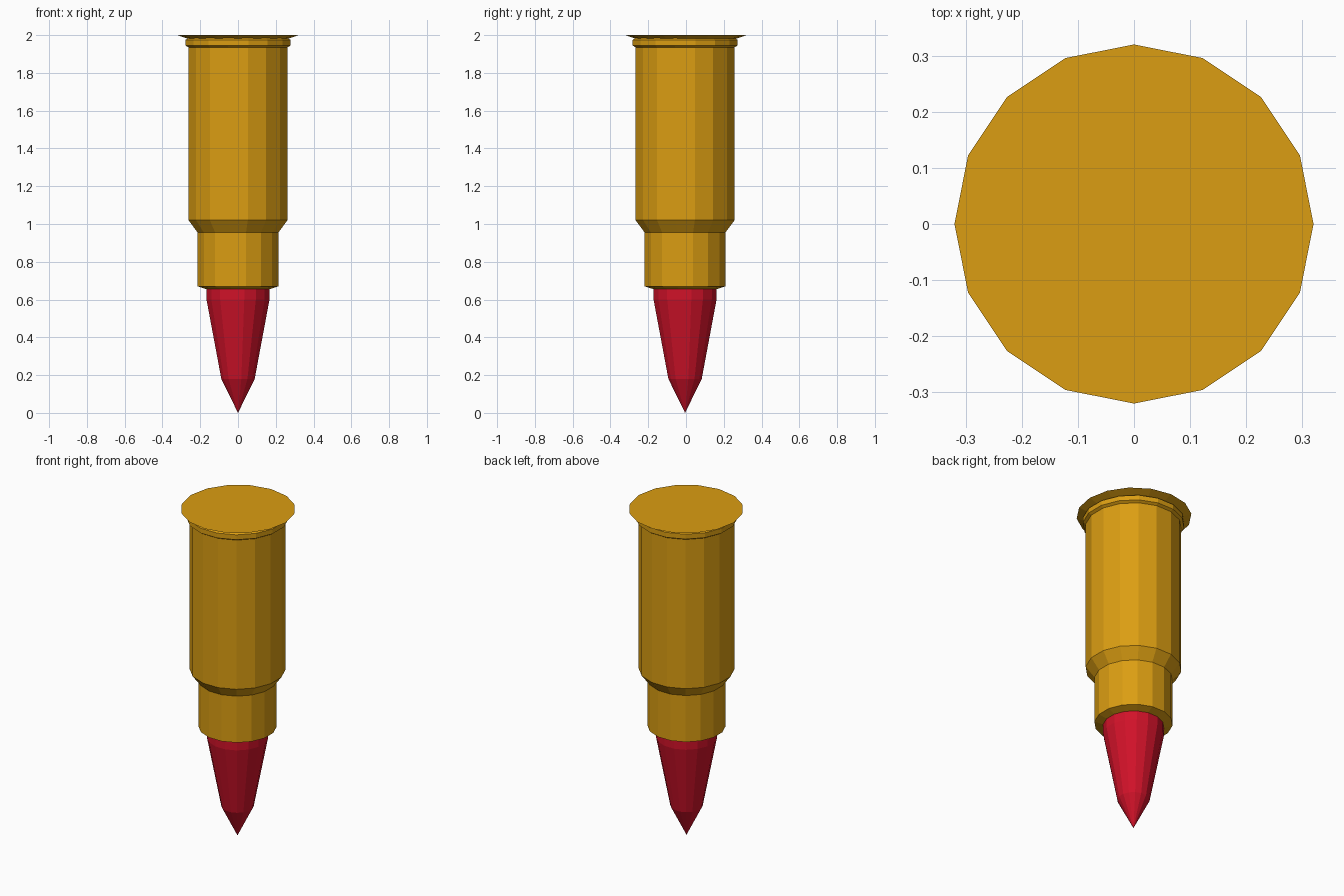
import bpy
import bmesh
from math import cos, sin, pi

SIDES = 16
AXIS_Y = -0.005   # the body sits slightly forward of the rim

cube = bpy.data.objects.get("Cube")
if cube:
    bpy.data.objects.remove(cube, do_unlink=True)


def make_material(name, color):
    mat = bpy.data.materials.new(name)
    mat.use_nodes = True
    mat.diffuse_color = color
    node = next(n for n in mat.node_tree.nodes if n.type == 'BSDF_PRINCIPLED')
    node.inputs["Base Color"].default_value = color
    return mat


def lathe(name, profile, mat, turn=0.5, y=AXIS_Y):
    """Spin (radius, z) points, listed bottom to top, into a faceted solid."""
    bm = bmesh.new()
    rings = []
    for r, z in profile:
        if r == 0:
            rings.append([bm.verts.new((0, y, z))])
            continue
        angles = [2 * pi * (i + turn) / SIDES for i in range(SIDES)]
        rings.append([bm.verts.new((r * cos(a), y + r * sin(a), z)) for a in angles])
    for low, high in zip(rings, rings[1:]):
        for i in range(SIDES):
            j = (i + 1) % SIDES
            if len(low) == 1:
                bm.faces.new((low[0], high[j], high[i]))
            else:
                bm.faces.new((low[i], low[j], high[j], high[i]))
    # Close the open ends
    if len(rings[0]) > 1:
        bm.faces.new(rings[0][::-1])
    bm.faces.new(rings[-1])
    bmesh.ops.recalc_face_normals(bm, faces=bm.faces)
    mesh = bpy.data.meshes.new(name)
    bm.to_mesh(mesh)
    bm.free()
    mesh.materials.append(mat)
    obj = bpy.data.objects.new(name, mesh)
    bpy.context.collection.objects.link(obj)
    return obj


brass = make_material("brass", (0.71, 0.34, 0.006, 1))
red = make_material("red", (0.64, 0.006, 0.022, 1))

# Pointed red tip, pointing down
lathe("tip", [(0, 0), (0.09, 0.18), (0.17, 0.6), (0.17, 0.66)], red)

# Case: neck, shoulder, straight wall and collar
lathe("case", [(0.17, 0.655), (0.218, 0.67), (0.218, 0.955), (0.267, 1.02),
               (0.267, 1.935), (0.283, 1.945), (0.283, 1.975), (0.267, 1.985)], brass)

# Thin flared rim on top
lathe("rim", [(0.27, 1.982), (0.32, 2.0)], brass, turn=0, y=0)
